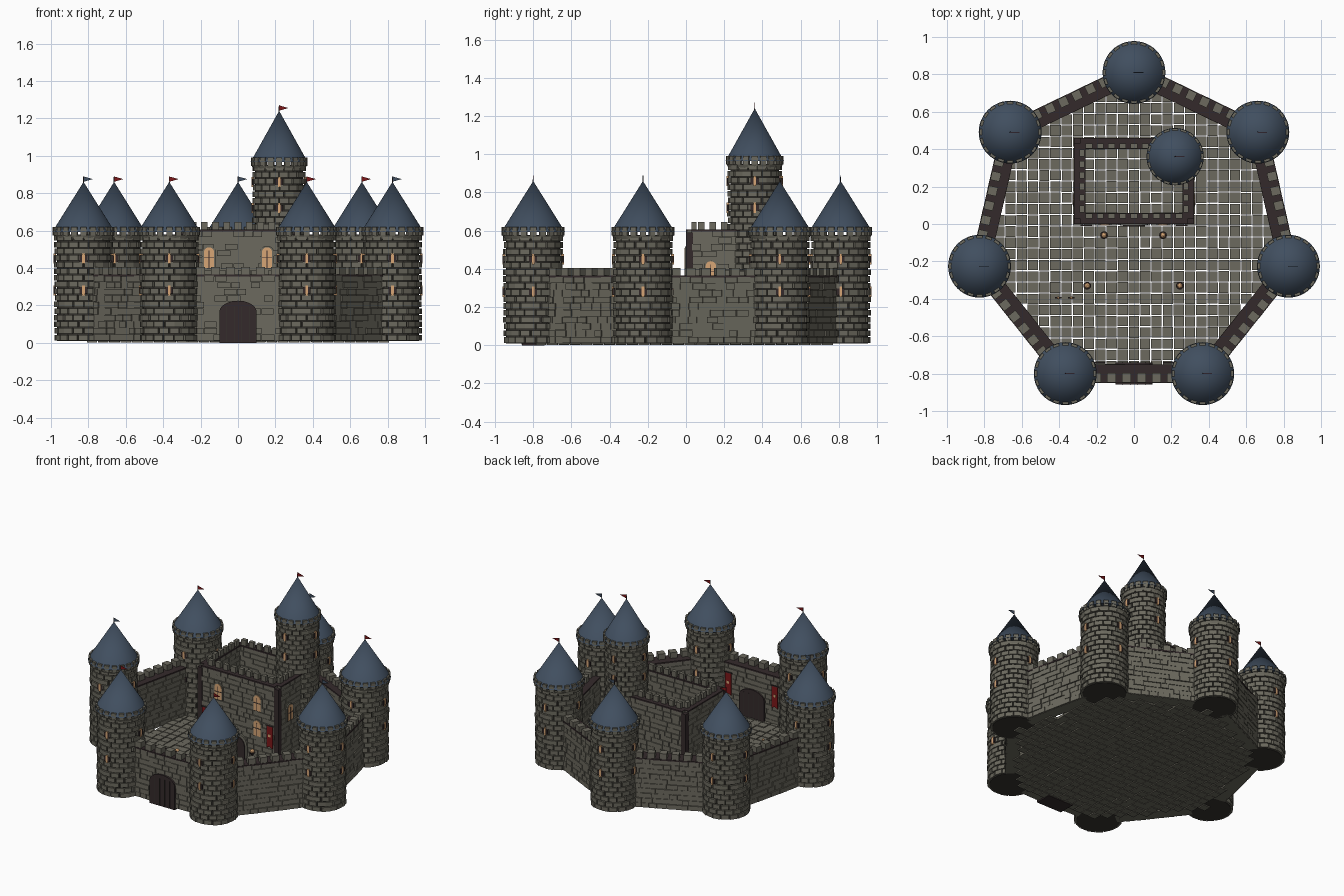
import bpy, bmesh, math, random
from math import pi, sin, cos, radians
from mathutils import Matrix, Vector

random.seed(4)
cube = bpy.data.objects.get("Cube")
if cube:
    bpy.data.objects.remove(cube, do_unlink=True)


def material(name, *rgb):
    m = bpy.data.materials.new(name)
    m.use_nodes = True
    m.diffuse_color = (*rgb, 1)
    m.node_tree.nodes["Principled BSDF"].inputs["Base Color"].default_value = (*rgb, 1)
    return m


STONE, MORTAR, WOOD, SLATE, GLOW, RED = range(6)
PALETTE = [
    material("grey stone", .15, .143, .113),
    material("dark mortar", .035, .032, .027),
    material("dark wood", .034, .023, .024),
    material("blue slate", .052, .077, .115),
    material("warm light", .68, .38, .18),
    material("red cloth", .2, .009, .01),
]


def turn(angle):
    return Matrix.Rotation(angle, 4, 'Z')


def move(x, y, z=0):
    return Matrix.Translation((x, y, z))


class Part:
    """Collects simple solids into one mesh."""

    def __init__(self):
        self.bm = bmesh.new()

    def paint(self, verts, mat):
        for f in {f for v in verts for f in v.link_faces}:
            f.material_index = mat

    def box(self, center, size, mat, frame=Matrix()):
        m = frame @ Matrix.Translation(center) @ Matrix.Diagonal((*size, 1))
        self.paint(bmesh.ops.create_cube(self.bm, size=1, matrix=m)["verts"], mat)

    def cone(self, r1, r2, z0, z1, mat, at=(0, 0), sides=32):
        m = move(*at, (z0 + z1) / 2)
        v = bmesh.ops.create_cone(self.bm, cap_ends=True, segments=sides, radius1=r1,
                                  radius2=r2, depth=z1 - z0, matrix=m)["verts"]
        self.paint(v, mat)

    def ball(self, center, r, mat):
        v = bmesh.ops.create_icosphere(self.bm, subdivisions=2, radius=r,
                                       matrix=Matrix.Translation(center))["verts"]
        self.paint(v, mat)

    def prism(self, outline, depth, mat, frame=Matrix()):
        """Extrudes an x-z outline from y = 0 towards -y."""
        vs = [self.bm.verts.new(frame @ Vector((x, 0, z))) for x, z in outline]
        face = self.bm.faces.new(vs)
        new = bmesh.ops.extrude_face_region(self.bm, geom=[face])["geom"]
        top = [g for g in new if isinstance(g, bmesh.types.BMVert)]
        bmesh.ops.translate(self.bm, verts=top,
                            vec=frame.to_3x3() @ Vector((0, -depth, 0)))
        self.paint(top + vs, mat)

    def mesh(self, name, smooth=False):
        bmesh.ops.recalc_face_normals(self.bm, faces=self.bm.faces)
        me = bpy.data.meshes.new(name)
        self.bm.to_mesh(me)
        self.bm.free()
        used = sorted({p.material_index for p in me.polygons})
        for i in used:
            me.materials.append(PALETTE[i])
        for p in me.polygons:
            p.material_index = used.index(p.material_index)
        if smooth:
            me.shade_smooth()
            me.set_sharp_from_angle(angle=radians(40))
        return me


def place(name, mesh, frame=Matrix()):
    ob = bpy.data.objects.new(name, mesh)
    ob.matrix_world = frame
    bpy.context.collection.objects.link(ob)


def arch(w, h, rise):
    """Outline of a door or window with a rounded head."""
    pts = [(-w / 2, 0), (w / 2, 0)]
    return pts + [(w / 2 * cos(a), h - rise + rise * sin(a))
                  for a in (pi * i / 10 for i in range(11))]


def arched_window(part, w, h, frame):
    part.prism(arch(w + .018, h + .012, w * .6), .014, STONE, frame @ move(0, 0, -.004))
    part.prism(arch(w, h, w / 2), .017, GLOW, frame)
    part.box((0, -.017, h * .42), (.004, .004, h * .84), WOOD, frame)
    part.box((0, -.017, h * .5), (w, .004, .004), WOOD, frame)


def tower(name, r, height, window_heights):
    p = Part()
    p.cone(r - .01, r - .01, .01, height, MORTAR)
    n, row = 17, .035
    rows = round((height - .01) / row)
    row = (height - .01) / rows
    for i in range(rows):
        for k in range(n):
            a = 2 * pi * (k + i % 2 / 2 + random.uniform(-.06, .06)) / n
            out = random.uniform(-.002, .004)
            p.box((0, -r + .009 - out, .01 + (i + .5) * row),
                  (2 * pi * r / n * random.uniform(.86, .95), .02, row * .83), STONE, turn(a))
    # collar and the small battlement that carries the roof
    p.cone(r, r + .008, height - .022, height - .004, STONE)
    for k in range(20):
        p.box((0, -r - .003, height + .018), (.032, .02, .044), STONE, turn(2 * pi * k / 20))
    # lit slits with wooden shutters
    for z in window_heights:
        for k in range(4):
            f = turn(k * pi / 2)
            p.box((0, -r - .001, z), (.042, .014, .034), WOOD, f)
            p.box((0, -r - .002, z), (.014, .016, .054), GLOW, f)
    return p.mesh(name)


def roof(name, r, z0, z1):
    p = Part()
    p.cone(r, 0, z0, z1, SLATE, sides=48)
    return p.mesh(name, smooth=True)


def flag(name, mat):
    p = Part()
    p.cone(.003, .002, -.015, .035, WOOD, sides=8)
    p.prism([(0, .006), (.05, .02), (0, .034)], .003, mat, move(0, .0015))
    return p.mesh(name)


def wall(name, length, height, core, step, merlon_y, merlon_size):
    """A straight wall along x whose outer side is -y."""
    p = Part()
    p.box((0, 0, (height + .01) / 2), (length, core, height - .01), STONE)
    rows = round(height / .036)
    row = (height - .01) / rows
    for side in (0, pi):
        for i in range(rows):
            x = -length / 2
            while x < length / 2 - .01:
                w = min(random.uniform(.045, .075), length / 2 - x)
                out = random.uniform(.003, .011)
                p.box((x + w / 2, -core / 2 - out / 2, .01 + (i + .5) * row),
                      (w - .003, out, row - .003), STONE, turn(side))
                x += w
    # walkway and battlements
    p.box((0, 0, height), (length, core + .02, .01), WOOD)
    n = int(length / step)
    for k in range(n):
        p.box(((k - (n - 1) / 2) * step, merlon_y, height + .02), merlon_size, STONE)
    return p.mesh(name)


# Ring of seven towers joined by walls
RADIUS, SHIFT = .847, -.037
body = tower("ring_tower", .152, .578, (.28, .45))
cap = roof("ring_roof", .168, .592, .86)
flags = [flag("red_flag", RED), flag("blue_flag", SLATE)]
curtain = wall("curtain_wall", .50, .36, .08, .08, -.022, (.048, .05, .05))
for i in range(7):
    a = pi / 2 + 2 * pi * i / 7
    at = move(RADIUS * cos(a), RADIUS * sin(a) + SHIFT)
    place("tower", body, at)
    place("tower_roof", cap, at)
    place("tower_flag", flags[i in (0, 2, 5)], at @ move(0, 0, .855))
    mid = a + pi / 7
    d = RADIUS * cos(pi / 7)
    place("curtain_wall", curtain, move(d * cos(mid), d * sin(mid) + SHIFT) @ turn(mid + pi / 2))

# Gate through the front wall
p = Part()
p.prism(arch(.2, .225, .06), .118, WOOD, move(0, -.741))
for x in (-.06, -.02, .02, .06):
    p.box((x, -.8, .1), (.003, .122, .19), MORTAR)
place("gate", p.mesh("gate"))

# Courtyard paving
p = Part()
tile = .06
for i in range(-14, 15):
    for j in range(-14, 15):
        x, y = i * tile, j * tile - .04
        edge = max(x * cos(t) + (y - SHIFT) * sin(t)
                   for t in (pi / 2 + pi / 7 * (2 * k + 1) for k in range(7)))
        if edge < .725:
            p.box((x, y, .011 + random.uniform(-.001, .003)),
                  (tile - random.uniform(.002, .008), tile - random.uniform(.002, .008), .018),
                  STONE)
place("courtyard_paving", p.mesh("courtyard_paving"))

# Keep: open square of four walls with wooden corner posts
long_wall = wall("keep_long_wall", .58, .60, .04, .06, .012, (.036, .026, .05))
short_wall = wall("keep_short_wall", .40, .60, .04, .06, .012, (.036, .026, .05))
place("keep_front_wall", long_wall, move(0, .03))
place("keep_back_wall", long_wall, move(0, .43) @ turn(pi))
for s in (1, -1):
    place("keep_side_wall", short_wall, move(s * .29, .23) @ turn(s * pi / 2))
p = Part()
for x in (-.302, .302):
    for y in (.018, .442):
        p.box((x, y, .3), (.036, .036, .58), WOOD)
place("keep_corner_posts", p.mesh("keep_corner_posts"))

# Keep windows and door
p = Part()
for s in (1, -1):
    for z in (.22, .40):
        arched_window(p, .055, .11, move(s * .155, .01, z))
    arched_window(p, .055, .11, move(s * .31, .13, .33) @ turn(s * pi / 2))
place("keep_windows", p.mesh("keep_windows"))
p = Part()
p.prism(arch(.15, .19, .07), .018, STONE, move(0, .01, .01))
p.prism(arch(.12, .17, .06), .024, WOOD, move(0, .01, .01))
place("keep_door", p.mesh("keep_door"))

# Keep tower
at = move(.22, .36)
place("keep_tower", tower("keep_tower", .138, .95, (.72, .86)), at)
place("keep_roof", roof("keep_roof", .153, .966, 1.24), at)
place("keep_flag", flags[0], at @ move(0, 0, 1.235))

# Hanging banners on the keep front and inside the gate wall
p = Part()
cloth = [(-.024, .16), (-.024, 0), (0, .012), (.024, 0), (.024, .16)]
for s in (1, -1):
    for f in (move(s * .255, -.004, .16), move(s * .185, -.745, .14) @ turn(pi)):
        p.prism(cloth, .006, RED, f)
        p.box((0, -.004, .16), (.06, .008, .006), WOOD, f)
        p.box((0, -.007, .09), (.018, .003, .018), GLOW, f @ move(0, .001))
place("banners", p.mesh("banners"))

# Courtyard lamps
p = Part()
for x, y in ((-.16, -.06), (.155, -.06), (-.25, -.33), (.245, -.33)):
    p.cone(.014, .01, .018, .03, WOOD, (x, y), 12)
    p.cone(.005, .005, .02, .12, WOOD, (x, y), 8)
    p.cone(.010, .021, .11, .125, WOOD, (x, y), 12)
    p.ball((x, y, .132), .015, GLOW)
place("lamps", p.mesh("lamps"))

# Small practice posts in the yard
p = Part()
for x in (-.405, -.335):
    p.box((x, -.395, .05), (.008, .008, .07), WOOD)
    p.box((x, -.395, .065), (.034, .007, .007), WOOD)
    p.ball((x, -.395, .09), .008, GLOW)
place("yard_posts", p.mesh("yard_posts"))
